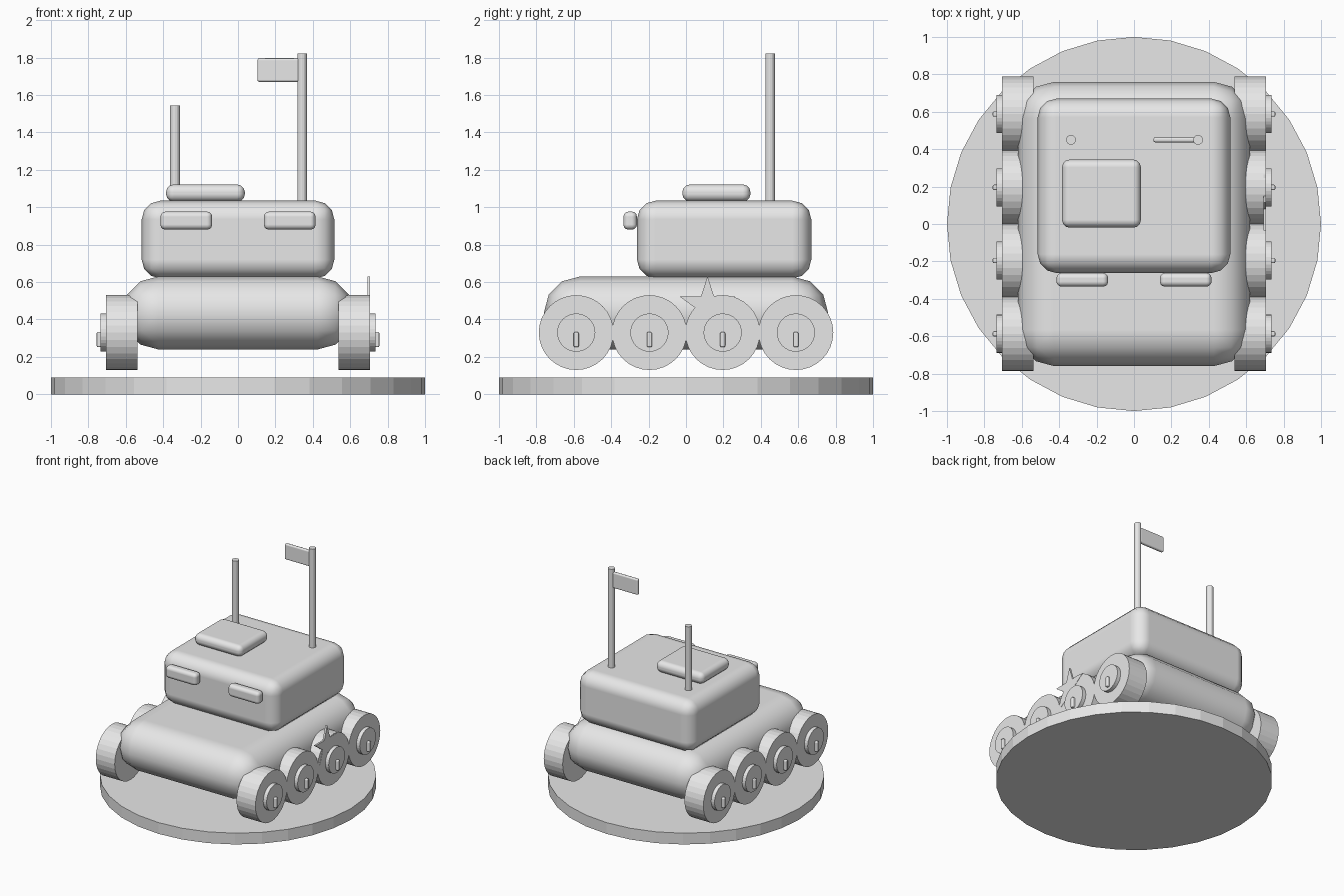
import bpy
import math

old = bpy.data.objects.get("Cube")
if old:
    bpy.data.objects.remove(old, do_unlink=True)

grey = bpy.data.materials.new("plain_grey")
grey.use_nodes = True
colour = (0.8, 0.8, 0.8, 1.0)
grey.diffuse_color = colour
grey.node_tree.nodes["Principled BSDF"].inputs["Base Color"].default_value = colour


def finish(obj, name):
    obj.name = name
    obj.data.name = name
    obj.data.materials.append(grey)
    return obj


def rounded_box(name, x, y, z, radius, segments=3):
    """Box given by its (min, max) range on each axis, with soft edges."""
    ranges = (x, y, z)
    bpy.ops.mesh.primitive_cube_add(size=1, location=[(a + b) / 2 for a, b in ranges])
    obj = finish(bpy.context.object, name)
    obj.scale = [b - a for a, b in ranges]
    bpy.ops.object.transform_apply(location=False, rotation=False, scale=True)
    bevel = obj.modifiers.new("soft_edges", "BEVEL")
    bevel.width = radius
    bevel.segments = segments
    bevel.limit_method = "NONE"
    bevel.harden_normals = True
    bpy.ops.object.shade_smooth()
    return obj


def cylinder(name, radius, depth, location, sides=32, axis="z"):
    turn = (0, math.pi / 2, 0) if axis == "x" else (0, 0, 0)
    bpy.ops.mesh.primitive_cylinder_add(
        vertices=sides, radius=radius, depth=depth, location=location, rotation=turn)
    return finish(bpy.context.object, name)


# Display base
cylinder("base_disc", 1.0, 0.09, (0, 0, 0.045))

# Hull, cabin and roof hatch
rounded_box("hull", (-0.62, 0.62), (-0.76, 0.76), (0.24, 0.63), 0.194)
rounded_box("cabin", (-0.515, 0.515), (-0.262, 0.67), (0.62, 1.035), 0.1)
rounded_box("roof_hatch", (-0.385, 0.037), (-0.02, 0.345), (1.03, 1.122), 0.042)

# Headlights, wheels, hubs and bolts on both sides
for side, sign in (("left", 1), ("right", -1)):
    def span(a, b):
        return sorted((sign * a, sign * b))

    rounded_box(side + "_headlight", span(0.138, 0.415), (-0.335, -0.262), (0.88, 0.977), 0.028)
    for i in range(4):
        y = -0.587 + i * 0.3915
        tag = f"{side}_{i + 1}"
        cylinder("wheel_" + tag, 0.2, 0.167, (sign * 0.6215, y, 0.33), axis="x")
        cylinder("hub_" + tag, 0.102, 0.08, (sign * 0.695, y, 0.33), axis="x")
        rounded_box("bolt_" + tag, span(0.70, 0.756), (y - 0.014, y + 0.014), (0.252, 0.333), 0.008, 2)

# Antenna, flag pole and flag
cylinder("antenna", 0.026, 0.545, (-0.337, 0.45, 1.2725), 16)
cylinder("flag_pole", 0.026, 0.82, (0.343, 0.45, 1.412), 16)
rounded_box("flag", (0.103, 0.33), (0.436, 0.464), (1.67, 1.797), 0.012, 2)

# Star plate on the left side
points = []
for k in range(10):
    r = 0.06 if k % 2 else 0.157
    a = k * math.pi / 5
    points.append((r * math.sin(a), r * math.cos(a)))
n = len(points)
verts = [(x, 0.115 + y, 0.474 + z) for x in (0.692, 0.707) for y, z in points]
faces = [tuple(range(n)), tuple(reversed(range(n, 2 * n)))]
faces += [(i, i + n, (i + 1) % n + n, (i + 1) % n) for i in range(n)]
mesh = bpy.data.meshes.new("star_plate")
mesh.from_pydata(verts, [], faces)
mesh.update()
star = finish(bpy.data.objects.new("star_plate", mesh), "star_plate")
bpy.context.collection.objects.link(star)

# Make the star's faces point outward
bpy.ops.object.select_all(action="DESELECT")
star.select_set(True)
bpy.context.view_layer.objects.active = star
bpy.ops.object.mode_set(mode="EDIT")
bpy.ops.mesh.select_all(action="SELECT")
bpy.ops.mesh.normals_make_consistent(inside=False)
bpy.ops.object.mode_set(mode="OBJECT")
